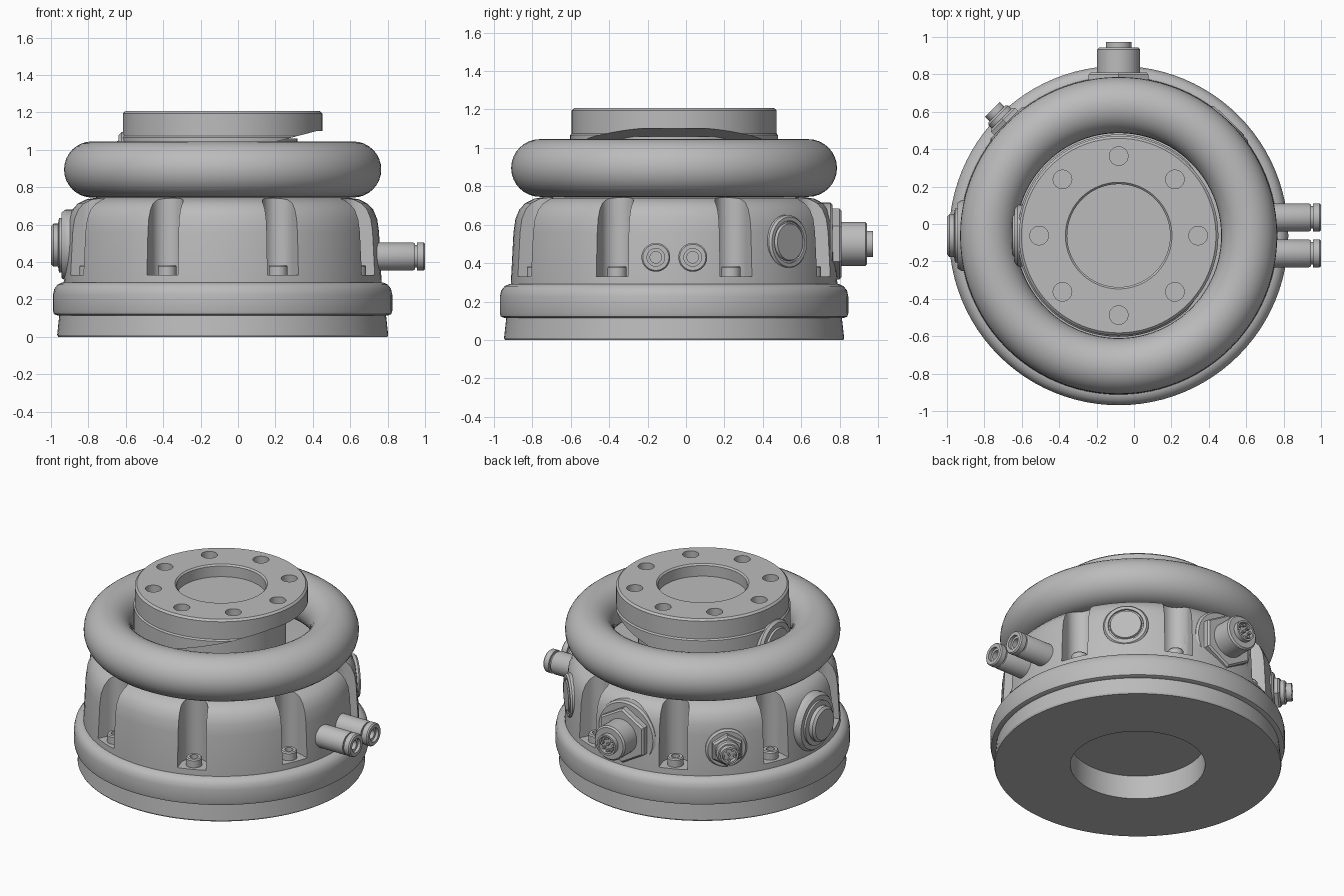
import bpy, bmesh
from math import pi, sin, cos, radians
from mathutils import Matrix, Vector

if "Cube" in bpy.data.objects:
    bpy.data.objects.remove(bpy.data.objects["Cube"])

AXIS = Vector((-0.082, -0.062, 0))      # vertical axis of the housing
EIGHTHS = [k * pi / 4 for k in range(8)]

grey = bpy.data.materials.new("machined grey")
grey.use_nodes = True
grey.diffuse_color = (0.5, 0.5, 0.5, 1)
grey.node_tree.nodes["Principled BSDF"].inputs["Base Color"].default_value = (0.5, 0.5, 0.5, 1)


def finish(name, bm, matrix):
    bmesh.ops.recalc_face_normals(bm, faces=bm.faces)
    mesh = bpy.data.meshes.new(name)
    bm.to_mesh(mesh)
    bm.free()
    mesh.transform(matrix)
    mesh.materials.append(grey)
    obj = bpy.data.objects.new(name, mesh)
    bpy.context.collection.objects.link(obj)
    return obj


def revolve(bm, profile, steps, matrix=Matrix()):
    """Spin (radius, height) points about local z, adding them to bm."""
    part = bmesh.new()
    verts = [part.verts.new((r, 0, z)) for r, z in profile]
    edges = [part.edges.new(p) for p in zip(verts, verts[1:])]
    bmesh.ops.spin(part, geom=verts + edges, cent=(0, 0, 0), axis=(0, 0, 1),
                   angle=2 * pi, steps=steps, use_merge=False)
    bmesh.ops.remove_doubles(part, verts=part.verts, dist=0.0001)
    part.transform(matrix)
    mesh = bpy.data.meshes.new("part")
    part.to_mesh(mesh)
    part.free()
    bm.from_mesh(mesh)
    bpy.data.meshes.remove(mesh)


def lathe(name, profile, steps=96, matrix=None):
    bm = bmesh.new()
    revolve(bm, profile, steps)
    return finish(name, bm, matrix or Matrix.Translation(AXIS))


def outward(angle, height):
    """Local z points away from the axis at the given angle."""
    return (Matrix.Translation(AXIS + Vector((0, 0, height)))
            @ Matrix.Rotation(angle, 4, 'Z') @ Matrix.Rotation(pi / 2, 4, 'Y'))


def cut(obj, cutter):
    cutter.hide_render = True
    mod = obj.modifiers.new("cut", 'BOOLEAN')
    mod.operation, mod.solver, mod.object = 'DIFFERENCE', 'EXACT', cutter
    bpy.context.view_layer.objects.active = obj
    bpy.ops.object.modifier_apply(modifier=mod.name)
    bpy.data.objects.remove(cutter)


# Base plate with a blind hole below, and the rounded ring above it
lathe("base_plate", [(0, .16), (.415, .16), (.415, 0), (.88, 0), (.885, .01),
                     (.872, .13), (.6, .2), (0, .2)])
lathe("base_ring", [(.6, .115), (.885, .115), (.902, .122), (.907, .14), (.907, .225),
                    (.9, .257), (.882, .28), (.855, .292), (.6, .292), (.6, .115)])

# Domed housing with eight bolt pockets
housing = lathe("housing", [(0, .2), (.85, .2), (.85, .29), (.836, .56), (.826, .63),
                            (.805, .68), (.775, .712), (.73, .735), (.67, .745), (0, .745)])
bm = bmesh.new()
for a in EIGHTHS:
    arc = [pi / 2 + pi * i / 16 for i in range(17)]
    outline = [(.775 + .085 * cos(t), .085 * sin(t)) for t in arc] + [(1, -.1), (1, .1)]
    turn = Matrix.Rotation(a + pi / 8, 4, 'Z')
    face = bm.faces.new([bm.verts.new(turn @ Vector((x, y, .33))) for x, y in outline])
    top = bmesh.ops.extrude_face_region(bm, geom=[face])["geom"]
    bmesh.ops.translate(bm, vec=(0, 0, .6),
                        verts=[v for v in top if isinstance(v, bmesh.types.BMVert)])
cut(housing, finish("pocket_cutter", bm, Matrix.Translation(AXIS)))

# Socket-head bolts in the pockets
bm = bmesh.new()
for a in EIGHTHS:
    spot = Matrix.Rotation(a + pi / 8, 4, 'Z') @ Matrix.Translation((.775, 0, .325))
    revolve(bm, [(0, 0), (.05, 0), (.05, .052), (.044, .06), (.026, .06), (.026, .025), (0, .025)],
            24, spot)
finish("housing_bolts", bm, Matrix.Translation(AXIS))

# Inflated tube
lathe("tube_ring", [(.698 + .15 * cos(i * pi / 16), .895 + .15 * sin(i * pi / 16))
                    for i in range(33)], 96)

# Neck: a narrow stem under a collar with a slanted underside
lathe("neck_stem", [(0, .7), (.4, .7), (.4, 1.06), (0, 1.06)], 64)
bm = bmesh.new()
revolve(bm, [(0, .7), (.541, .7), (.541, 1.066), (.533, 1.075), (.533, 1.12), (0, 1.12)], 96)
slant = bmesh.ops.bisect_plane(bm, geom=bm.verts[:] + bm.edges[:] + bm.faces[:],
                               plane_co=(.532, 0, 1.108), plane_no=(-.26, 0, 1),
                               clear_inner=True)["geom_cut"]
bmesh.ops.holes_fill(bm, edges=[e for e in slant if isinstance(e, bmesh.types.BMEdge)], sides=0)
finish("neck_collar", bm, Matrix.Translation(AXIS))

# Mounting flange with a centre recess and a circle of bolt holes
flange = lathe("mounting_flange", [(0, 1.1), (.533, 1.1), (.533, 1.195), (.52, 1.207),
                                   (.285, 1.207), (.275, 1.197), (.275, 1.125), (0, 1.125)])
bm = bmesh.new()
for a in EIGHTHS:
    revolve(bm, [(0, 1.14), (.05, 1.14), (.05, 1.3), (0, 1.3)], 24,
            Matrix.Translation((.425 * cos(a), .425 * sin(a), 0)))
cut(flange, finish("flange_cutter", bm, Matrix.Translation(AXIS)))

# Button on the side of the neck
lathe("neck_button", [(0, .45), (.165, .45), (.165, .54), (.15, .556), (.12, .556),
                      (.115, .568), (0, .572)], 48, outward(pi, .93))

# Raised side cap on a round pad
lathe("side_pad", [(0, .6), (.19, .6), (.19, .84), (.175, .862), (0, .862)], 48, outward(pi, .49))
lathe("side_cap", [(0, .8), (.145, .8), (.145, .875), (.115, .88), (.115, .905), (.1, .918),
                   (0, .918)], 48, outward(pi, .49))

# Flush plug
lathe("flush_plug", [(0, .6), (.14, .6), (.14, .838), (.13, .85), (.11, .85), (.108, .84),
                     (.1, .84), (.095, .855), (0, .855)], 48, outward(pi / 4, .51))


def connector(name, angle, height, pad, nut, shell, tip, pins):
    """Panel connector; each stage is (radius, distance from the axis)."""
    place = outward(angle, height)
    for part, (r, end), steps in (("pad", pad, 48), ("nut", nut, 6)):
        lathe(name + "_" + part, [(0, .6), (r, .6), (r, end - .012), (r - .012, end), (0, end)],
              steps, place)
    (r, end), (t, last) = shell, tip
    lathe(name + "_shell", [(0, .7), (r, .7), (r, end - .01), (r - .01, end), (t, end), (t, last),
                            (t - .012, last), (t - .012, last - .03), (0, last - .03)], 40, place)
    bm = bmesh.new()
    spots = [(0, 0)] + [(.62 * t * cos(2 * pi * i / pins), .62 * t * sin(2 * pi * i / pins))
                        for i in range(pins)]
    for x, y in spots:
        revolve(bm, [(0, last - .04), (t * .13, last - .04), (t * .13, last - .008),
                     (0, last - .005)], 10, Matrix.Translation((x, y, 0)))
    finish(name + "_pins", bm, place)


connector("large_connector", pi / 2, .5, (.215, .825), (.185, .872), (.115, 1.005), (.068, 1.036), 8)
connector("small_connector", 3 * pi / 4, .47, (.13, .85), (.105, .885), (.075, .92), (.056, .955), 5)

# Pair of push-in air fittings
for name, y in (("front_air_fitting", -.157), ("back_air_fitting", .035)):
    lathe(name, [(0, .6), (.075, .6), (.075, .935), (.07, .945), (.06, .945), (.06, .957),
                 (.075, .957), (.075, .992), (.068, 1), (.046, 1), (.046, .98), (.03, .98),
                 (.03, .9), (0, .9)], 40,
          Matrix.Translation((0, y, .43)) @ Matrix.Rotation(pi / 2, 4, 'Y'))

# Smooth round surfaces, keep machined edges sharp
for obj in bpy.context.scene.objects:
    obj.select_set(obj.type == 'MESH')
bpy.context.view_layer.objects.active = housing
bpy.ops.object.shade_smooth_by_angle(angle=radians(30))
